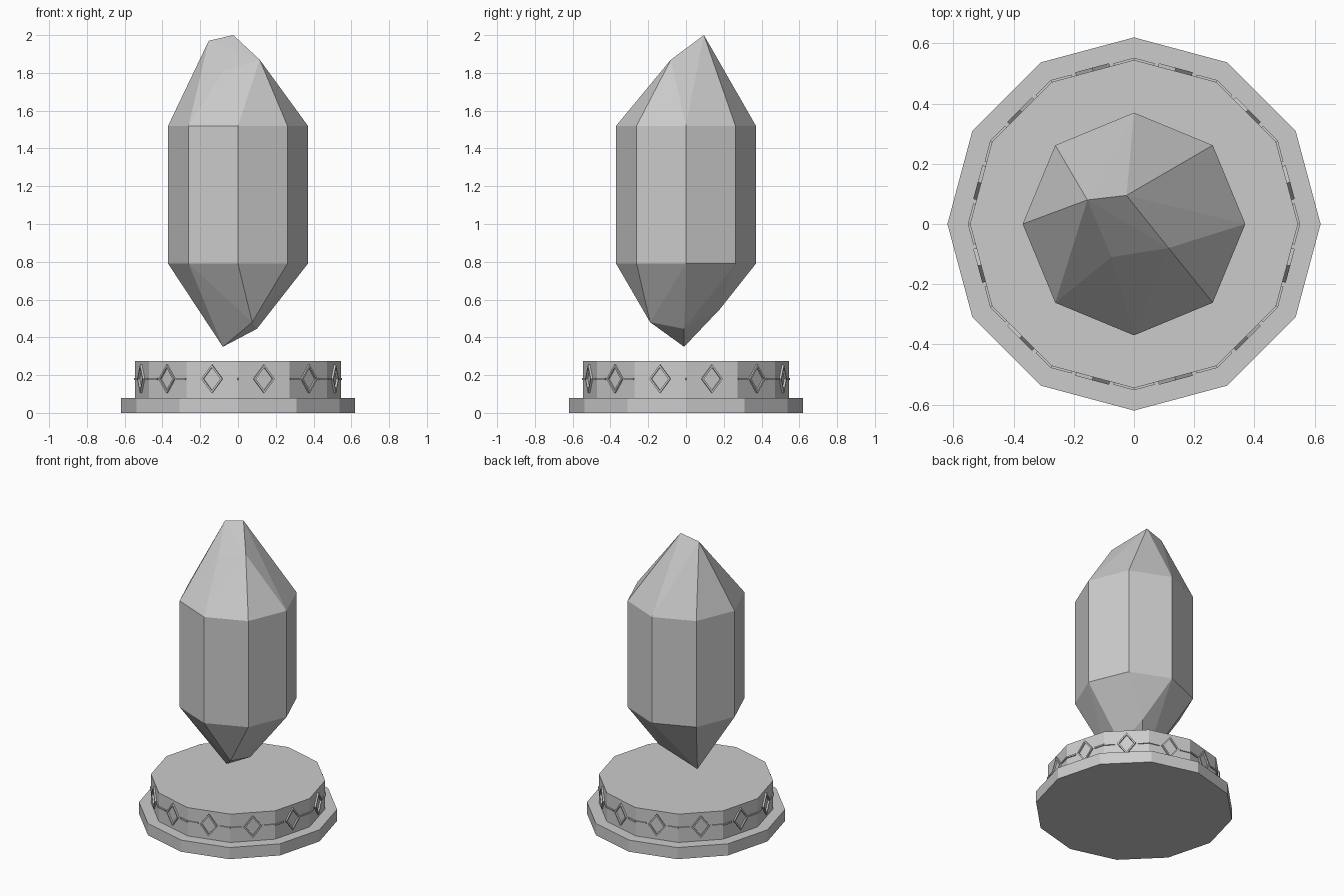
import bpy, bmesh
from math import sin, cos, pi, radians
from mathutils import Vector, Matrix

if "Cube" in bpy.data.objects:
    bpy.data.objects.remove(bpy.data.objects["Cube"])


def finish(bm, name):
    bmesh.ops.recalc_face_normals(bm, faces=bm.faces[:])
    me = bpy.data.meshes.new(name)
    bm.to_mesh(me)
    bm.free()
    ob = bpy.data.objects.new(name, me)
    bpy.context.collection.objects.link(ob)
    return ob


def ring(n, r, z):
    return [Vector((r * cos(2 * pi * i / n), r * sin(2 * pi * i / n), z)) for i in range(n)]


def prism(name, n, r, z0, z1):
    bm = bmesh.new()
    lo = [bm.verts.new(p) for p in ring(n, r, z0)]
    hi = [bm.verts.new(p) for p in ring(n, r, z1)]
    bm.faces.new(lo[::-1])
    bm.faces.new(hi)
    for i in range(n):
        j = (i + 1) % n
        bm.faces.new((lo[i], lo[j], hi[j], hi[i]))
    return finish(bm, name)


# Two-tier twelve-sided base
prism("base_plinth", 12, 0.62, 0.0, 0.08)
prism("base_drum", 12, 0.545, 0.08, 0.275)

# Floating crystal: octagonal column with irregular cut tips
bm = bmesh.new()
top_tip = [(-.155, .08, 1.97), (-.025, .095, 2.0), (.115, -.08, 1.87), (-.075, -.11, 1.81)]
bottom_tip = [(-.08, -.01, .35), (.10, -.01, .445), (.075, -.19, .48), (.08, .18, .55)]
for p in ring(8, .37, .79) + ring(8, .37, 1.52) + top_tip + bottom_tip:
    bm.verts.new(p)
bmesh.ops.convex_hull(bm, input=bm.verts[:])
bmesh.ops.dissolve_limit(bm, angle_limit=radians(1), verts=bm.verts[:], edges=bm.edges[:])
finish(bm, "crystal")

# Raised trim on every drum side: diamond frame and connecting bars
APOTHEM = 0.545 * cos(pi / 12)
HALF_SIDE = 0.545 * sin(pi / 12)
frames, bars = bmesh.new(), bmesh.new()
for k in range(12):
    place = Matrix.Rotation(radians(15 + 30 * k), 4, 'Z') @ Matrix.Translation((APOTHEM, 0, 0.18))

    def diamond(depth, s):
        return [frames.verts.new(place @ Vector((depth, s * u, s * v)))
                for u, v in ((.058, 0), (0, .076), (-.058, 0), (0, -.076))]

    loops = [diamond(d, s) for d, s in ((-.004, 1), (.011, 1), (.011, .8), (-.004, .8))]
    for a, b in zip(loops, loops[1:] + loops[:1]):
        for i in range(4):
            j = (i + 1) % 4
            frames.faces.new((a[i], a[j], b[j], b[i]))

    for side in (-1, 1):
        length = HALF_SIDE - .072
        mid = side * (.072 + length / 2)
        bmesh.ops.create_cube(bars, size=1, matrix=place @ Matrix.Translation((.002, mid, 0))
                              @ Matrix.Diagonal((.010, length, .010, 1)))
finish(frames, "diamond_frames")
finish(bars, "trim_bars")
